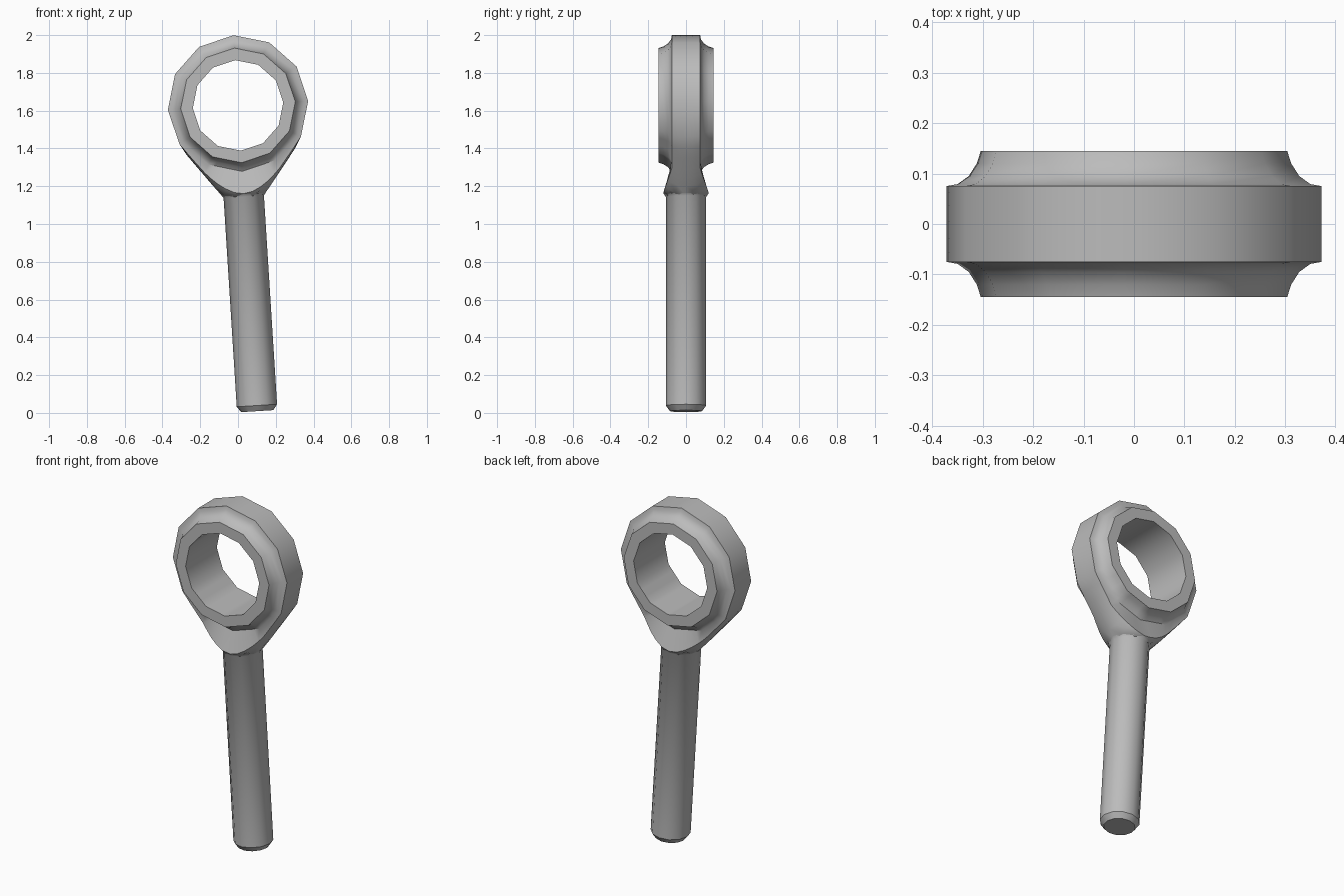
import bpy, bmesh, math
from mathutils import Matrix

if "Cube" in bpy.data.objects:
    bpy.data.objects.remove(bpy.data.objects["Cube"])

steel = bpy.data.materials.new("steel_grey")
steel.use_nodes = True
GREY = (0.5, 0.5, 0.5, 1)
steel.diffuse_color = GREY
steel.node_tree.nodes["Principled BSDF"].inputs["Base Color"].default_value = GREY

# Shared placement: eye centre, leaning slightly to the left
PLACE = Matrix.Translation((0, 0, 1.628)) @ Matrix.Rotation(math.radians(-3.6), 4, "Y")
SHANK_TOP, SHANK_R, RIM_R = 0.485, 0.107, 0.372


def loft(name, rings, closed):
    """Join rings of points with quads; wrap round, or cap both ends."""
    bm = bmesh.new()
    loops = [[bm.verts.new(p) for p in ring] for ring in rings]
    pairs = list(zip(loops, loops[1:]))
    if closed:
        pairs.append((loops[-1], loops[0]))
    else:
        bm.faces.new(loops[0])
        bm.faces.new(loops[-1])
    for a, b in pairs:
        for i in range(len(a)):
            j = (i + 1) % len(a)
            bm.faces.new((a[i], a[j], b[j], b[i]))
    bmesh.ops.recalc_face_normals(bm, faces=bm.faces[:])
    mesh = bpy.data.meshes.new(name)
    bm.to_mesh(mesh)
    bm.free()
    mesh.materials.append(steel)
    obj = bpy.data.objects.new(name, mesh)
    bpy.context.collection.objects.link(obj)
    obj.matrix_world = PLACE
    bpy.ops.object.select_all(action="DESELECT")
    obj.select_set(True)
    bpy.context.view_layer.objects.active = obj
    bpy.ops.object.shade_smooth_by_angle(angle=math.radians(35))
    return obj


def facet(angle):
    """Shrink factor that keeps in-between stations on a twelve-sided outline."""
    return math.cos(math.radians(15)) / math.cos(math.radians(angle % 30 - 15))


def face_y(depth):
    """Half thickness of the head, flaring toward the shank."""
    return 0.075 + 0.045 * min(1, max(0, (depth - 0.35) / 0.115))


def rim(angle, f):
    """Outer point: round rim, or the neck cone below the eye."""
    t = math.radians(angle)
    r = RIM_R * facet(angle)
    if abs(angle) < 60:
        while r * math.cos(t) < SHANK_TOP:
            d = r * math.cos(t)
            cone = SHANK_R + 0.75 * (SHANK_TOP - d)
            if math.hypot(r * math.sin(t), f * face_y(d)) > cone:
                break
            r += 0.001
    return r, f * face_y(r * math.cos(t))


def section(angle):
    """Closed cross-section of the eye at one angle from straight down."""
    k = facet(angle)
    half = [(0.24 * k, 0.145), (0.304 * k, 0.145), (0.312 * k, 0.12),
            (0.328 * k, 0.095), (0.35 * k, 0.079)]
    half += [rim(angle, f) for f in (1, 0.8, 0.45)]
    outline = half + [rim(angle, 0)] + [(r, -y) for r, y in reversed(half)]
    t = math.radians(angle)
    return [(r * math.sin(t), y, -r * math.cos(t)) for r, y in outline]


# Eye head with raised boss, hole and tapering neck
side = [6, 12, 18, 24, 30, 40, 50, 60, 90, 120, 150]
angles = [0] + side + [180] + [-a for a in reversed(side)]
loft("eye_head", [section(a) for a in angles], True)

# Round shank with a chamfered foot and a short collar inside the neck
profile = [(0.085, -1.622), (SHANK_R, -1.592), (SHANK_R, -SHANK_TOP), (0.117, -0.471)]
loft("shank", [[(r * math.cos(i * math.pi / 6), r * math.sin(i * math.pi / 6), z)
                for i in range(12)] for r, z in profile], False)
